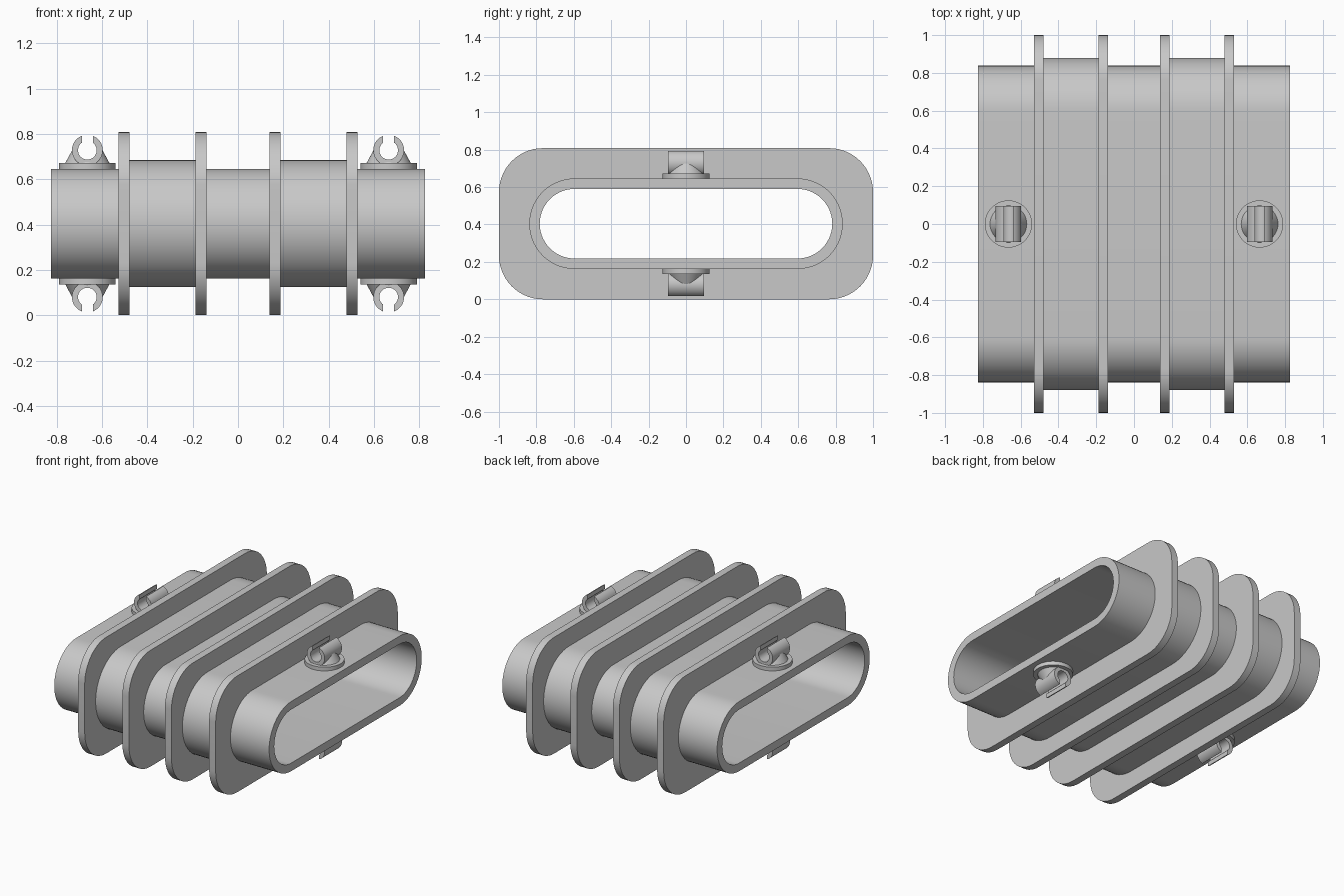
import bpy
import bmesh
from math import sin, cos, pi, asin, radians
from mathutils import Matrix, Vector

cube = bpy.data.objects.get("Cube")
if cube:
    bpy.data.objects.remove(cube)

MID_Z = 0.404          # height of the duct axis
SLEEVE = (0.838, 0.242, 0.242)   # half width, half height, corner radius
BORE = (0.782, 0.186, 0.186)
SEAT = (0.81, 0.214, 0.214)      # hidden hole of the rings, inside the sleeve wall
COLLAR = (0.88, 0.28, 0.28)
FLANGE = (1.0, 0.404, 0.235)

grey = bpy.data.materials.new("plain_grey")
grey.use_nodes = True
colour = (0.58, 0.58, 0.58, 1)
grey.diffuse_color = colour
grey.node_tree.nodes["Principled BSDF"].inputs["Base Color"].default_value = colour


def finish(name, bm):
    """Turn a bmesh into a smooth-shaded object with sharp edges kept."""
    bmesh.ops.remove_doubles(bm, verts=bm.verts, dist=1e-5)
    bmesh.ops.recalc_face_normals(bm, faces=bm.faces)
    mesh = bpy.data.meshes.new(name)
    bm.to_mesh(mesh)
    bm.free()
    mesh.materials.append(grey)
    obj = bpy.data.objects.new(name, mesh)
    bpy.context.collection.objects.link(obj)
    smooth(obj)
    return obj


def smooth(obj):
    bpy.ops.object.select_all(action="DESELECT")
    obj.select_set(True)
    bpy.context.view_layer.objects.active = obj
    bpy.ops.object.shade_smooth_by_angle(angle=radians(30))


def rounded_rect(half_y, half_z, radius, steps=14):
    """Outline in the y-z plane, corner by corner."""
    points = []
    for i, (sy, sz) in enumerate([(1, 1), (-1, 1), (-1, -1), (1, -1)]):
        for k in range(steps + 1):
            a = (i + k / steps) * pi / 2
            points.append((sy * (half_y - radius) + radius * cos(a),
                           MID_Z + sz * (half_z - radius) + radius * sin(a)))
    return points


def tube(name, x0, x1, outer, inner):
    """Hollow rounded section running along x."""
    bm = bmesh.new()
    loops = [[bm.verts.new((x, y, z)) for y, z in rounded_rect(*shape)]
             for x, shape in ((x0, outer), (x1, outer), (x1, inner), (x0, inner))]
    n = len(loops[0])
    for j in range(4):
        a, b = loops[j], loops[(j + 1) % 4]
        for i in range(n):
            k = (i + 1) % n
            bm.faces.new((a[i], a[k], b[k], b[i]))
    return finish(name, bm)


# Duct body with its raised collars and four flanges
tube("sleeve", -0.826, 0.826, SLEEVE, BORE)
for side, s in (("left", 1), ("right", -1)):
    tube(f"{side}_collar", *sorted((s * 0.185, s * 0.483)), COLLAR, SEAT)
    for label, x in (("inner", 0.1635), ("outer", 0.5035)):
        tube(f"{side}_{label}_flange", s * x - 0.025, s * x + 0.025, FLANGE, SEAT)

# Cable clips: round foot, cone neck and a split ring, built around the ring axis
RING, HOLE, SLOT, LENGTH = 0.068, 0.041, 0.024, 0.095
FOOT_TOP = -0.056


def place(obj, x, up):
    """Move clip parts to the top or the underside of the sleeve."""
    obj.data.transform(Matrix.Translation((x, 0, MID_Z + up * 0.324))
                       @ Matrix.Diagonal((1, 1, up, 1)))
    if up < 0:
        obj.data.flip_normals()


def cone_bm(r1, r2, z0, z1):
    bm = bmesh.new()
    bmesh.ops.create_cone(bm, cap_ends=True, segments=48, radius1=r1, radius2=r2,
                          depth=z1 - z0,
                          matrix=Matrix.Translation((0, 0, (z0 + z1) / 2)))
    return bm


def make_ring(name):
    """Split ring: an open C profile extruded along y."""
    def arc(radius, steps=40):
        gap = asin(SLOT / radius)
        angles = [pi / 2 + gap + k / steps * (2 * pi - 2 * gap) for k in range(steps + 1)]
        return [(radius * cos(a), radius * sin(a)) for a in angles]

    bm = bmesh.new()
    rows = [[bm.verts.new((x, y, z)) for x, z in arc(r)]
            for r, y in ((RING, -LENGTH), (RING, LENGTH), (HOLE, LENGTH), (HOLE, -LENGTH))]
    for j in range(4):
        a, b = rows[j], rows[(j + 1) % 4]
        for i in range(len(a) - 1):
            bm.faces.new((a[i], a[i + 1], b[i + 1], b[i]))
    for end in (0, -1):
        bm.faces.new([row[end] for row in rows])
    return finish(name, bm)


def make_neck(name):
    """Cone under the ring, with the ring's hole cut through it."""
    neck = finish(name, cone_bm(0.1, 0.067, FOOT_TOP - 0.005, 0.0))
    bm = cone_bm(HOLE + 0.004, HOLE + 0.004, -0.2, 0.2)
    bmesh.ops.rotate(bm, verts=bm.verts, cent=Vector(), matrix=Matrix.Rotation(pi / 2, 3, "X"))
    cutter = finish("neck_cutter", bm)
    cutter.hide_render = True
    cut = neck.modifiers.new("hole", "BOOLEAN")
    cut.operation = "DIFFERENCE"
    cut.solver = "EXACT"
    cut.object = cutter
    bpy.context.view_layer.update()
    baked = bpy.data.meshes.new_from_object(
        neck.evaluated_get(bpy.context.evaluated_depsgraph_get()))
    neck.modifiers.clear()
    neck.data = baked
    bpy.data.objects.remove(cutter)
    smooth(neck)
    return neck


for side, x in (("left", 0.665), ("right", -0.665)):
    for level, up in (("upper", 1), ("lower", -1)):
        tag = f"{side}_{level}_clip"
        for part in (finish(f"{tag}_foot", cone_bm(0.125, 0.125, -0.09, FOOT_TOP)),
                     make_neck(f"{tag}_neck"), make_ring(f"{tag}_ring")):
            place(part, x, up)
